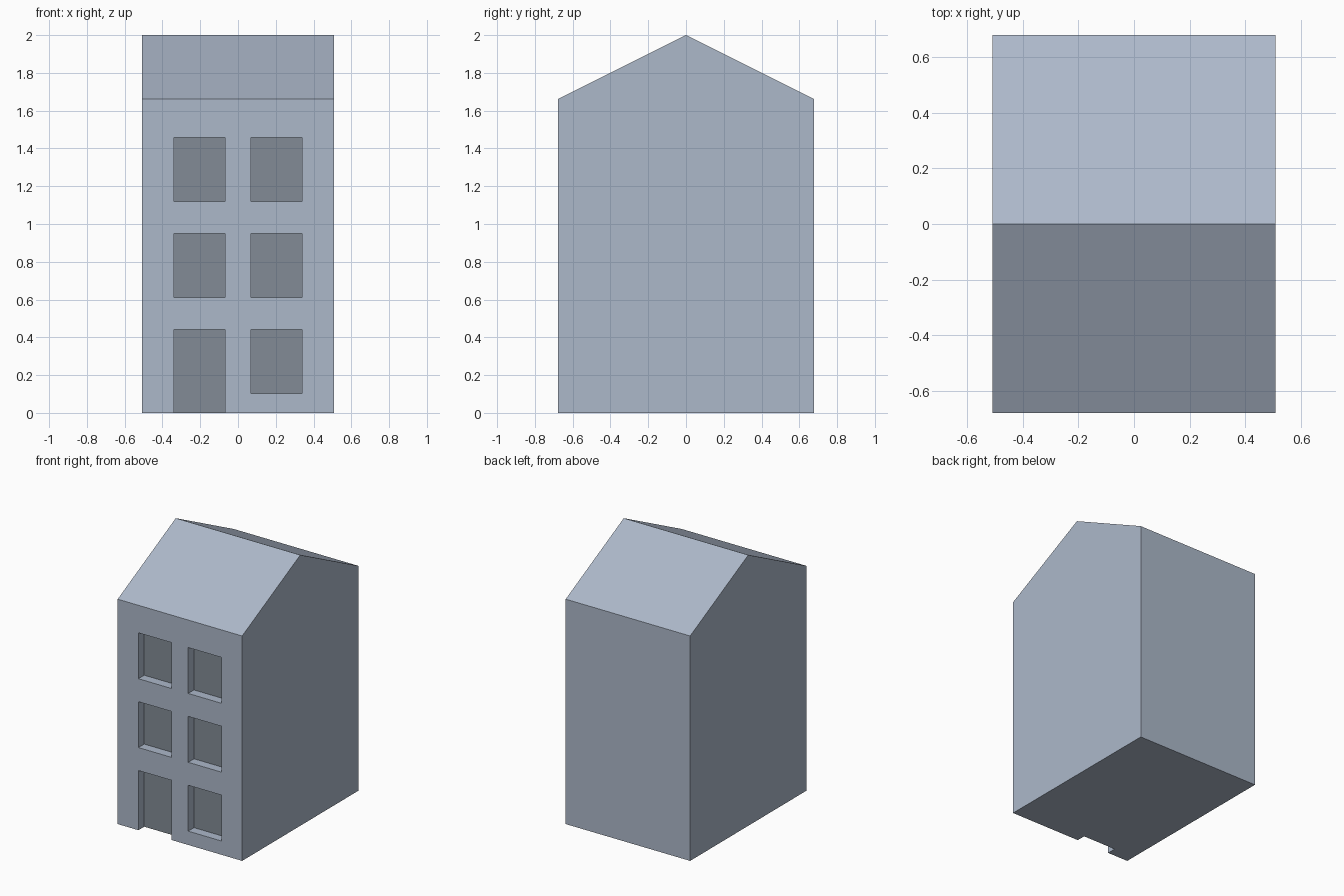
import bpy, bmesh
from mathutils import Matrix

if "Cube" in bpy.data.objects:
    bpy.data.objects.remove(bpy.data.objects["Cube"])

U = 2 / 5.9                      # building module
HALF_W, HALF_D = 1.5 * U, 2 * U
EAVE, RIDGE = 4.9 * U, 5.9 * U
RECESS = 0.2 * U


def make_material(name, color):
    mat = bpy.data.materials.new(name)
    mat.diffuse_color = (*color, 1)
    mat.use_nodes = True
    mat.node_tree.nodes["Principled BSDF"].inputs["Base Color"].default_value = mat.diffuse_color
    return mat


def make_object(name, bm):
    bmesh.ops.recalc_face_normals(bm, faces=bm.faces)
    mesh = bpy.data.meshes.new(name)
    bm.to_mesh(mesh)
    bm.free()
    obj = bpy.data.objects.new(name, mesh)
    bpy.context.collection.objects.link(obj)
    return obj


def add_box(bm, lo, hi):
    size = [b - a for a, b in zip(lo, hi)]
    mid = [(a + b) / 2 for a, b in zip(lo, hi)]
    bmesh.ops.create_cube(bm, size=1, matrix=Matrix.Translation(mid) @ Matrix.Diagonal((*size, 1)))


# House body: gable profile extruded across the width
bm = bmesh.new()
profile = [(-HALF_D, 0), (HALF_D, 0), (HALF_D, EAVE), (0, RIDGE), (-HALF_D, EAVE)]
gable = bm.faces.new([bm.verts.new((-HALF_W, y, z)) for y, z in profile])
ext = bmesh.ops.extrude_face_region(bm, geom=[gable], use_keep_orig=True)
side = [v for v in ext["geom"] if isinstance(v, bmesh.types.BMVert)]
bmesh.ops.translate(bm, verts=side, vec=(2 * HALF_W, 0, 0))
house = make_object("townhouse", bm)
house.data.materials.append(make_material("wall_blue_grey", (0.416, 0.483, 0.589)))
house.data.materials.append(make_material("pane_dark_grey", (0.225, 0.26, 0.306)))

# Recessed openings: two columns by three storeys, the lower left one is the door
bm = bmesh.new()
for floor in range(3):
    for x in (-1.0 * U, 0.2 * U):
        base = (0.3 + 1.5 * floor) * U
        bottom = -0.1 if floor == 0 and x < 0 else base
        add_box(bm, (x, -HALF_D - 0.1, bottom), (x + 0.8 * U, -HALF_D + RECESS, base + U))
cutter = make_object("opening_cutter", bm)
cutter.hide_render = True

# Cut the openings into the front wall
cut = house.modifiers.new("openings", "BOOLEAN")
cut.operation = "DIFFERENCE"
cut.solver = "EXACT"
cut.object = cutter
bpy.context.view_layer.objects.active = house
house.select_set(True)
bpy.ops.object.modifier_apply(modifier=cut.name)
bpy.data.objects.remove(cutter)

# Window panes and door leaf: the back faces of the recesses
for face in house.data.polygons:
    is_pane = face.normal.y < -0.9 and abs(face.center.y + HALF_D - RECESS) < 0.01
    face.material_index = 1 if is_pane else 0
